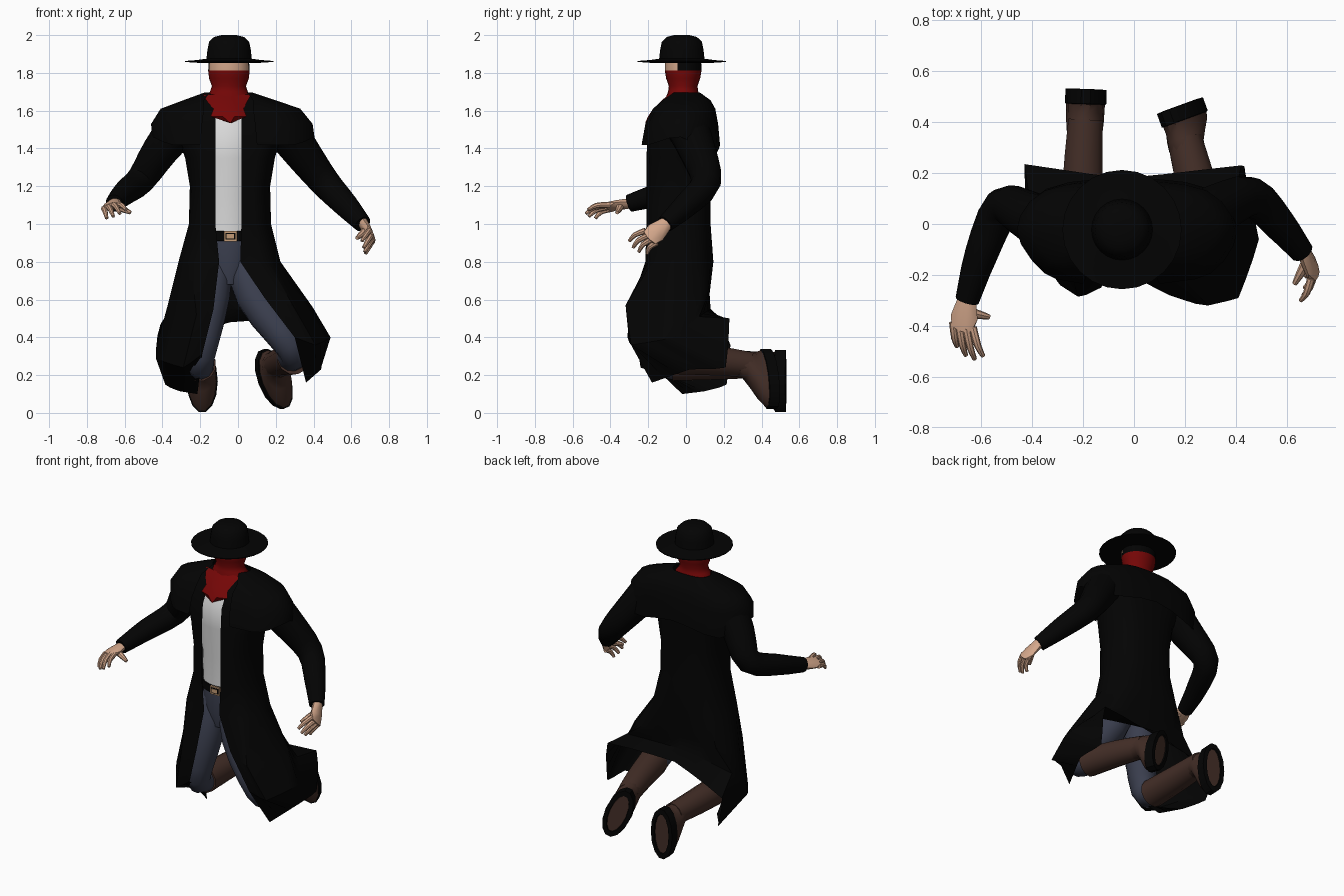
import bpy, bmesh, math
from mathutils import Vector, Matrix

if "Cube" in bpy.data.objects:
    bpy.data.objects.remove(bpy.data.objects["Cube"])

COLS = {"black": (.001, .001, .001), "red": (.175, .002, .002), "skin": (.66, .39, .26),
        "shirt white": (.7, .7, .7), "denim blue": (.043, .049, .077),
        "boot brown": (.056, .027, .02), "buckle gold": (.55, .33, .18)}
MATS = {}
for n, c in COLS.items():
    MATS[n] = bpy.data.materials.new(n)
    MATS[n].diffuse_color = (*c, 1)


def finish(name, bm, mats, rule=None):
    """Turn a bmesh into an object; rule(centre) picks the material slot."""
    bmesh.ops.recalc_face_normals(bm, faces=bm.faces)
    if rule:
        for f in bm.faces:
            f.material_index = rule(f.calc_center_median())
    me = bpy.data.meshes.new(name)
    bm.to_mesh(me)
    bm.free()
    for m in mats:
        me.materials.append(MATS[m])
    ob = bpy.data.objects.new(name, me)
    bpy.context.collection.objects.link(ob)
    return ob


def loft(name, rings, mats, closed=True, caps=True, rule=None):
    bm = bmesh.new()
    vs = [[bm.verts.new(p) for p in r] for r in rings]
    n = len(vs[0])
    for a, b in zip(vs, vs[1:]):
        for i in range(n if closed else n - 1):
            j = (i + 1) % n
            bm.faces.new((a[i], a[j], b[j], b[i]))
    if closed and caps:
        bm.faces.new(vs[0])
        bm.faces.new(vs[-1])
    return finish(name, bm, mats, rule)


def spline(pts, k, soft=1):
    """Curve through points (any dimension), k steps per span; soft 1 = Catmull-Rom, 0 = straight."""
    pts = [Vector(p) for p in pts]
    out = []
    for i in range(len(pts) - 1):
        p1, p2 = pts[i], pts[i + 1]
        p0 = pts[i - 1] if i else p1 * 2 - p2
        p3 = pts[i + 2] if i + 2 < len(pts) else p2 * 2 - p1
        for s in range(k):
            t = s / k
            c = .5 * (2 * p1 + (p2 - p0) * t + (2 * p0 - 5 * p1 + 4 * p2 - p3) * t * t
                      + (3 * p1 - p0 - 3 * p2 + p3) * t ** 3)
            out.append(p1.lerp(p2, t).lerp(c, soft))
    return out + [pts[-1]]


def tube(name, path, mat, sides=12, k=3):
    """Round tube; path points are (x, y, z, radius)."""
    pr = spline(path, k)
    ps = [p.to_3d() for p in pr]
    rings, u, old = [], None, None
    for i, p in enumerate(ps):
        t = (ps[min(i + 1, len(ps) - 1)] - ps[max(i - 1, 0)]).normalized()
        u = t.orthogonal().normalized() if u is None else old.rotation_difference(t) @ u
        old, v = t, t.cross(u)
        rings.append([p + (u * math.cos(a) + v * math.sin(a)) * pr[i][3]
                      for a in (2 * math.pi * s / sides for s in range(sides))])
    return loft(name, rings, [mat])


def ellipse(cx, cy, z, rx, ry, n=20):
    return [(cx + rx * math.cos(2 * math.pi * i / n), cy + ry * math.sin(2 * math.pi * i / n), z)
            for i in range(n)]


# ---- hat, head, neckerchief
loft("hat", [ellipse(-.047, -.022, z, r, r, 24) for z, r in
             [(1.858, .09), (1.853, .16), (1.858, .234), (1.863, .234), (1.868, .17), (1.875, .12),
              (1.92, .115), (1.965, .106), (1.99, .08), (2.0, .04)]], ["black"])
loft("head", [ellipse(-.048, cy, z, rx, ry) for z, rx, ry, cy in
              [(1.60, .13, .09, -.02), (1.675, .122, .09, -.015), (1.70, .1, .08, -.015),
               (1.73, .09, .076, -.015), (1.77, .105, .09, -.015), (1.812, .11, .097, -.015),
               (1.87, .106, .095, -.015)]], ["red", "skin", "black"],
     rule=lambda c: 0 if c.z < 1.812 else (1 if c.y < -.055 else 2))
bib = [(-.185, .07, 1.685, -.085), (-.165, .05, 1.65, -.125), (-.13, .03, 1.61, -.165),
       (-.145, .045, 1.57, -.193), (-.045, -.035, 1.535, -.208)]
loft("neckerchief_bib", [[(a, y + .015, z), ((a * 2 + b) / 3, y - .008, z), ((a + 2 * b) / 3, y - .008, z),
                          (b, y + .015, z)] for a, b, z, y in bib], ["red"], closed=False)

# ---- body: jeans, belt and shirt coloured by height
loft("torso", [ellipse(-.05, cy, z, rx, ry, 24) for z, rx, ry, cy in
               [(.68, .07, .10, -.06), (.78, .14, .13, -.05), (.91, .155, .135, -.04),
                (.912, .16, .142, -.04), (.96, .16, .142, -.04), (.962, .155, .135, -.04),
                (1.15, .16, .135, -.04), (1.35, .18, .15, -.04), (1.5, .2, .15, -.04),
                (1.62, .14, .09, -.02)]], ["denim blue", "black", "shirt white"],
     rule=lambda c: 0 if c.z < .911 else (1 if c.z < .961 else 2))
for i, (w, h, m) in enumerate([(.07, .054, "buckle gold"), (.052, .036, "black"), (.04, .024, "buckle gold")]):
    bm = bmesh.new()
    bmesh.ops.create_cube(bm, size=1, matrix=Matrix.Translation((-.04, -.184 - .003 * i, .935))
                          @ Matrix.Diagonal((w, .008, h, 1)))
    finish("buckle_plate", bm, [m])


# ---- long coat and shoulder cape: open shells of nine control points per row
def row(z, xl, xr, yf, yb, el=-.12, er=.018):
    w, my = xr - xl, (yf + yb) / 2
    dy = (yb - yf) / 2
    return [(el, yf, z), (xl + .12 * w, my - .8 * dy, z), (xl, my, z), (xl + .13 * w, my + .8 * dy, z),
            ((xl + xr) / 2, yb, z), (xr - .13 * w, my + .8 * dy, z), (xr, my, z),
            (xr - .12 * w, my - .8 * dy, z), (er, yf, z)]


coat = [row(1.69, -.18, .08, -.06, .075, -.13, .03), row(1.62, -.35, .26, -.135, .11),
        row(1.5, -.33, .24, -.20, .135), row(1.35, -.28, .195, -.21, .135),
        row(1.2, -.255, .17, -.21, .13), row(1.0, -.26, .175, -.21, .13),
        row(.8, -.315, .225, -.215, .145, -.10, .012)]
skirt = [  # draped over the bent legs, hem pushed back over the calves
    [(-.13, -.25, .55), (-.22, -.285, .52), (-.375, -.03, .56), (-.30, .11, .61), (-.04, .125, .63),
     (.24, .115, .62), (.395, -.02, .56), (.29, -.32, .57), (.14, -.28, .61)],
    [(-.19, -.24, .31), (-.29, -.24, .24), (-.435, -.03, .29), (-.41, .10, .47), (-.05, .13, .55),
     (.39, .07, .51), (.49, -.06, .40), (.41, -.29, .36), (.30, -.31, .40)],
    [(-.215, -.02, .10), (-.31, .10, .115), (-.385, .215, .15), (-.43, .235, .36), (-.04, .18, .48),
     (.42, .23, .50), (.435, .21, .24), (.44, .02, .23), (.36, -.18, .16)]]
loft("coat", [spline(r, 3) for r in coat] + [spline(r, 3, .25) for r in skirt], ["black"], closed=False)
cape = [row(1.695, -.18, .08, -.065, .075, -.15, .05), row(1.655, -.29, .2, -.125, .13, -.18, .08),
        row(1.61, -.41, .33, -.175, .155, -.18, .08), row(1.53, -.46, .395, -.215, .17, -.19, .09),
        row(1.42, -.455, .405, -.235, .18, -.20, .1)]
for i in (2, 6):      # hem lifts over the arms, dips at the back corners
    cape[-1][i] = (*cape[-1][i][:2], 1.46)
for i in (3, 5):
    cape[-1][i] = (*cape[-1][i][:2], 1.37)
loft("shoulder_cape", [spline(r, 3) for r in cape], ["black"], closed=False)

# ---- sleeves
tube("sleeve_a", [(-.30, -.01, 1.53, .115), (-.41, .03, 1.39, .098), (-.515, .065, 1.235, .078),
                  (-.60, -.12, 1.165, .065), (-.655, -.30, 1.11, .047)], "black")
tube("sleeve_b", [(.23, 0, 1.53, .115), (.33, .06, 1.39, .1), (.46, .105, 1.22, .08),
                  (.57, 0, 1.10, .066), (.66, -.11, 1.0, .047)], "black")


# ---- hands: hull palm, tube fingers
def hand(name, wrist, knuckles, tips, thumb):
    w, ks, ts = Vector(wrist), [Vector(k) for k in knuckles], [Vector(t) for t in tips]
    mid = sum(ks, Vector()) / 4
    d = (mid - w).normalized()
    s = (ks[3] - ks[0]).normalized()
    nrm = d.cross(s).normalized()
    s = nrm.cross(d)
    bm = bmesh.new()
    for a in range(8):
        c, q = math.cos(a * math.pi / 4), math.sin(a * math.pi / 4)
        bm.verts.new(w - d * .02 + s * c * .035 + nrm * q * .028)
        bm.verts.new(w.lerp(mid, .55) + s * c * .055 + nrm * q * .024)
    for k in ks:
        bm.verts.new(k + nrm * .014)
        bm.verts.new(k - nrm * .014)
    bmesh.ops.convex_hull(bm, input=bm.verts)
    finish(name + "_palm", bm, ["skin"])
    for k, t in zip(ks, ts):
        m = (k + t) / 2 + Vector((0, -.008, .01))
        tube(name + "_finger", [(*(k - d * .015), .016), (*m, .014), (*t, .009)], "skin", 8, 2)
    tm = Vector(thumb)
    b = w.lerp(mid, .35)
    tube(name + "_thumb", [(*b, .024), (*(b.lerp(tm, .6)), .017), (*tm, .010)], "skin", 8, 2)


hand("hand_a", (-.657, -.305, 1.108),
     [(-.635, -.42, 1.10), (-.66, -.425, 1.10), (-.688, -.415, 1.09), (-.712, -.40, 1.08)],
     [(-.592, -.518, 1.075), (-.625, -.53, 1.055), (-.66, -.515, 1.04), (-.695, -.48, 1.03)],
     (-.568, -.365, 1.06))
hand("hand_b", (.668, -.115, .995),
     [(.70, -.225, .955), (.71, -.21, .93), (.715, -.19, .91), (.71, -.165, .892)],
     [(.655, -.30, .91), (.665, -.28, .875), (.67, -.25, .852), (.675, -.205, .842)],
     (.63, -.235, .925))

# ---- jeans legs and boot shafts (boots reach up to the knee)
tube("jeans_leg_a", [(-.11, -.05, .90, .085), (-.14, -.11, .62, .1), (-.2, -.14, .30, .08),
                     (-.2, -.03, .25, .075), (-.2, .06, .25, .065)], "denim blue")
tube("jeans_leg_b", [(.0, -.05, .90, .085), (.085, -.12, .62, .1), (.28, -.18, .355, .085),
                     (.285, -.08, .30, .08), (.26, .03, .28, .07)], "denim blue")
tube("boot_shaft_a", [(-.203, -.07, .255, .088), (-.2, .2, .255, .08), (-.19, .41, .255, .07)], "boot brown")
tube("boot_shaft_b", [(.295, -.08, .295, .092), (.24, .17, .275, .08), (.198, .335, .255, .07)], "boot brown")


# ---- feet: toes hang down, soles face the back
def foot(tag, loc, turn, roll):
    M = (Matrix.Translation(loc) @ Matrix.Rotation(math.radians(turn), 4, 'Z')
         @ Matrix.Rotation(math.radians(roll), 4, 'Y'))

    def ring(y, zc, l, w, n=14):
        return [M @ Vector((w * math.cos(2 * math.pi * i / n), y, zc + l * math.sin(2 * math.pi * i / n)))
                for i in range(n)]
    loft("boot_foot_" + tag, [ring(*r) for r in [(0, 0, .16, .076), (-.03, .012, .138, .075),
         (-.065, .05, .105, .074), (-.1, .08, .076, .071), (-.14, .085, .07, .066)]], ["boot brown"])
    loft("sole_rim_" + tag, [ring(*r) for r in [(0, 0, .16, .076), (.002, 0, .168, .081), (.058, 0, .168, .081),
         (.06, 0, .133, .055), (.05, 0, .13, .052)]], ["black"])
    loft("sole_centre_" + tag, [ring(.048, 0, .132, .054), ring(.053, 0, .13, .052)], ["boot brown"])


foot("a", (-.19, .47, .168), -2, 0)
foot("b", (.20, .41, .18), 20, -22)

# ---- smooth shading with sharp edges kept
for ob in bpy.data.objects:
    ob.select_set(True)
    bpy.context.view_layer.objects.active = ob
bpy.ops.object.shade_smooth_by_angle(angle=math.radians(40))

for m in bpy.data.materials:
    if m.users and not m.is_grease_pencil:
        m.use_nodes = True
        m.node_tree.nodes["Principled BSDF"].inputs["Base Color"].default_value = m.diffuse_color
